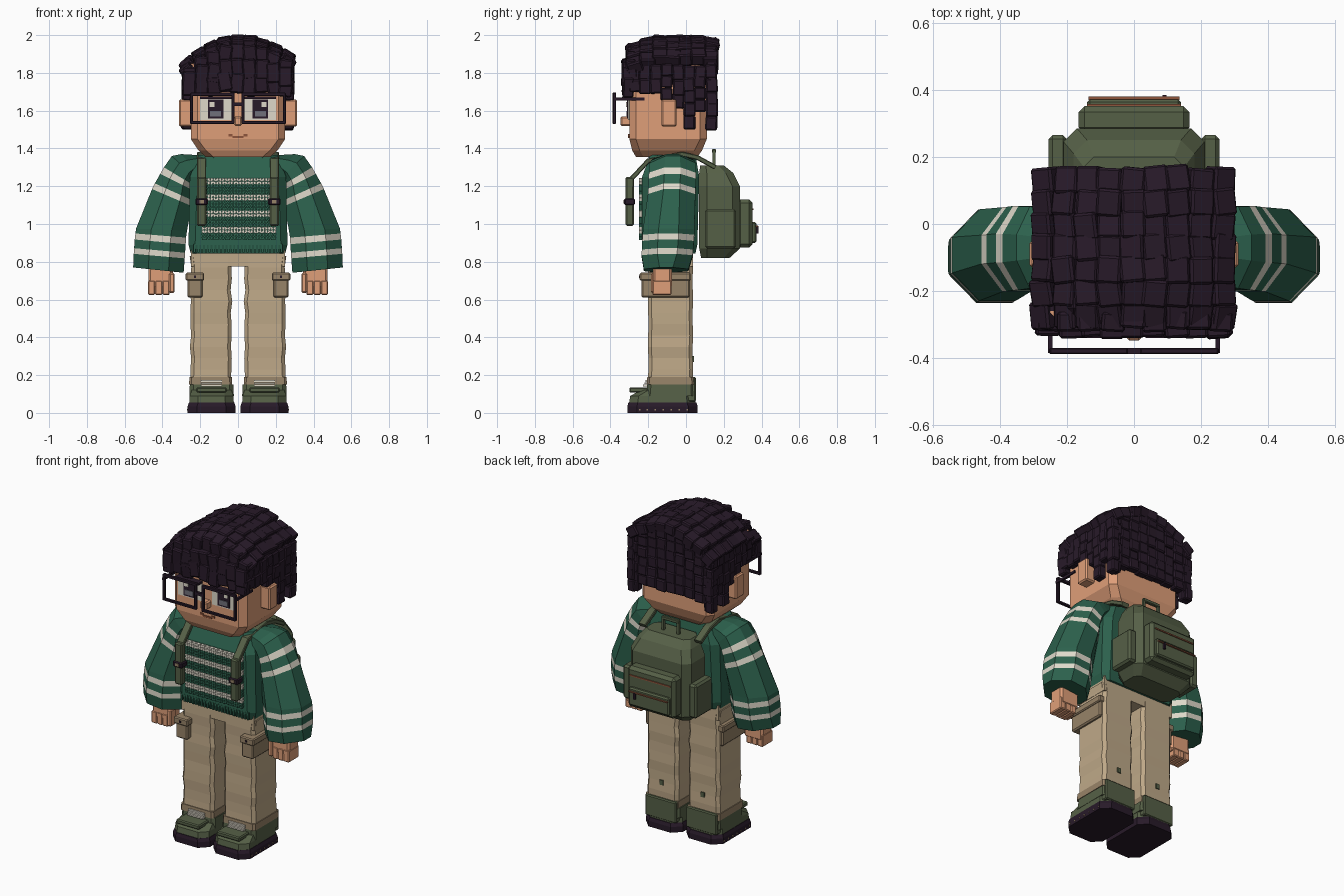
import bpy, bmesh, random
from math import sin
from mathutils import Vector, Matrix, Euler

random.seed(4)
if "Cube" in bpy.data.objects:
    bpy.data.objects.remove(bpy.data.objects["Cube"])


def colour(name, r, g, b):
    m = bpy.data.materials.new(name)
    m.use_nodes = True
    c = [(v / 255) ** 2.2 for v in (r, g, b)] + [1]
    m.diffuse_color = c
    m.node_tree.nodes["Principled BSDF"].inputs["Base Color"].default_value = c
    return m


skin = colour("warm skin", 222, 157, 120)
dark = colour("dark plum", 44, 32, 45)
green = colour("knit green", 48, 97, 78)
cream = colour("cream", 222, 216, 201)
khaki = colour("khaki", 189, 167, 135)
pocket = colour("dark khaki", 150, 130, 104)
olive = colour("olive canvas", 86, 96, 72)
brown = colour("mouth brown", 140, 85, 62)
grey = colour("iris grey", 112, 112, 122)


def finish(name, bm, mats, bevel=0):
    bmesh.ops.recalc_face_normals(bm, faces=bm.faces)
    me = bpy.data.meshes.new(name)
    bm.to_mesh(me)
    bm.free()
    for m in mats:
        me.materials.append(m)
    ob = bpy.data.objects.new(name, me)
    bpy.context.collection.objects.link(ob)
    if bevel:
        mod = ob.modifiers.new("edge", 'BEVEL')
        mod.width, mod.segments = bevel, 1
    return ob


def add_block(bm, centre, size, rot=(0, 0, 0), index=0):
    mat = Matrix.LocRotScale(Vector(centre), Euler(rot), Vector(size))
    for v in bmesh.ops.create_cube(bm, size=1, matrix=mat)["verts"]:
        for f in v.link_faces:
            f.material_index = index


def box(name, x, y, z, mat, bevel=0):
    bm = bmesh.new()
    lo, hi = Vector((x[0], y[0], z[0])), Vector((x[1], y[1], z[1]))
    add_block(bm, (lo + hi) / 2, hi - lo)
    return finish(name, bm, [mat], bevel)


def pair(name, x, y, z, mat, bevel=0):
    box("left_" + name, x, y, z, mat, bevel)
    box("right_" + name, (-x[1], -x[0]), y, z, mat, bevel)


def ring(centre, u, v, cut):
    """Rectangle with cut corners, spanned by half vectors u and v."""
    c, u, v = Vector(centre), Vector(u), Vector(v)
    a, b = 1 - min(cut / u.length, .6), 1 - cut / v.length
    return [c + u * p + v * q for p, q in ((1, -b), (1, b), (a, 1), (-a, 1),
                                           (-1, b), (-1, -b), (-a, -1), (a, -1))]


def loft(name, rings, mats, second=()):
    bm = bmesh.new()
    rows = [[bm.verts.new(p) for p in r] for r in rings]
    for k in range(len(rows) - 1):
        for i in range(8):
            j = (i + 1) % 8
            f = bm.faces.new((rows[k][i], rows[k][j], rows[k + 1][j], rows[k + 1][i]))
            f.material_index = 1 if k in second else 0
    bm.faces.new(rows[0])
    bm.faces.new(rows[-1])
    return finish(name, bm, mats)


def stack(name, mat, levels):
    """Loft of level rings given as z, x centre, half width, y front, y back, cut."""
    return loft(name, [ring((cx, (f + b) / 2, z), (hx, 0, 0), (0, (b - f) / 2, 0), cut)
                       for z, cx, hx, f, b, cut in levels], [mat])


def band(name, path, x, width, thick, mat):
    """Flat strip along a y-z path."""
    pts = [Vector((x, y, z)) for y, z in path]
    rings = []
    for i, p in enumerate(pts):
        t = (pts[min(i + 1, len(pts) - 1)] - pts[max(i - 1, 0)]).normalized()
        rings.append(ring(p, (width / 2, 0, 0), t.cross(Vector((1, 0, 0))) * thick / 2, 0.004))
    loft(name, rings, [mat])


# Head and face
stack("head", skin, [(1.355, 0, .17, -.265, .06, .04), (1.39, 0, .21, -.285, .085, .04),
                     (1.45, 0, .25, -.30, .11, .035), (1.85, 0, .25, -.30, .11, .035)])
box("neck", (-.1, .1), (-.17, .03), (1.3, 1.4), skin)
pair("ear", (.24, .312), (-.13, -.05), (1.515, 1.66), skin, .008)
box("nose", (-.022, .022), (-.348, -.29), (1.52, 1.57), skin, .008)
pair("eye_white", (.035, .2), (-.306, -.298), (1.55, 1.665), cream)
pair("pupil", (.078, .16), (-.312, -.304), (1.558, 1.66), dark)
pair("iris", (.09, .148), (-.316, -.31), (1.568, 1.598), grey)
pair("eye_glint", (.125, .15), (-.318, -.31), (1.62, 1.645), cream)
pair("eyelash", (.035, .2), (-.34, -.298), (1.662, 1.675), dark)
pair("eyebrow", (.04, .2), (-.325, -.295), (1.70, 1.73), dark)
box("mouth", (-.03, .03), (-.306, -.298), (1.455, 1.466), brown)
pair("mouth_corner", (.028, .05), (-.306, -.298), (1.463, 1.476), brown)

# Glasses
for n, x, z in (("rim_top", (.02, .25), (1.678, 1.697)), ("rim_bottom", (.02, .25), (1.53, 1.545)),
                ("rim_inner", (.018, .034), (1.53, 1.695)), ("rim_outer", (.237, .253), (1.53, 1.695))):
    pair(n, x, (-.388, -.37), z, dark, .003)
box("glasses_bridge", (-.03, .03), (-.388, -.37), (1.625, 1.643), dark)
pair("glasses_arm", (.243, .257), (-.385, -.22), (1.655, 1.67), dark)

# Hair: core volume covered with jittered blocks
box("hair_core", (-.27, .26), (-.28, .14), (1.74, 1.85), dark, .02)
box("hair_crown", (-.2, .2), (-.27, .14), (1.84, 1.92), dark, .02)
hair = bmesh.new()


def jit(a):
    return random.uniform(-a, a)


def lock(x, y, z, sx, sy, sz, tilt=(0, 0, 0), turn=.09):
    rot = [t + jit(turn) for t in tilt]
    add_block(hair, (x + jit(.004), y + jit(.004), z + jit(.006)), (sx, sy, sz), rot)


for i in range(9):
    x = -.262 + i * .0648
    off = x - .02
    top = 1.963 - 1.5 * off ** 2
    for j in range(7):
        drop = (.035, .012, 0, 0, 0, 0, .01)[j]
        lock(x, -.268 + j * .066, top - drop, .074, .082, .066,
             ((.25, .1, 0, 0, 0, 0, -.1)[j], off * 2.2, 0), .12)
    # fringe and back columns
    low = 1.728 + .014 * sin(i * 2.3)
    for r in range(3):
        lock(x * .98, (-.285, -.308, -.305)[r], top - .06 - r * (top - .06 - low) / 2.2, .072, .058, .105,
             (.05, jit(.15), 0))
    base = 1.5 if i in (0, 8) else 1.555
    step = (top - .01 - base) / 6
    for r in range(6):
        lock(x, .135, base + step * (r + .5), .068, .05, step + .006, (0, 0, 0), .05)
for s in (1, -1):
    for k, base in enumerate((1.70, 1.69, 1.69, 1.66, 1.61, 1.5, 1.6, 1.5)):
        high = 1.84 if k else 1.82
        n = round((high - base) / .068)
        step = (high - base) / n
        for r in range(n):
            lock(s * (.262 if k < 2 else .27), -.275 + k * .0585, base + step * (r + .5), .05, .062,
                 step + .006, (0, 0, 0), .06)
finish("hair_locks", hair, [dark], .007)

# Sweater body, knit panel and hem
stack("sweater", green, [(.845, 0, .25, -.22, .05, .03), (.89, 0, .262, -.232, .06, .035),
                         (1.25, 0, .255, -.232, .07, .04), (1.365, 0, .21, -.19, .05, .04)])
stack("collar", green, [(1.35, 0, .17, -.2, .05, .04), (1.38, 0, .14, -.18, .04, .04)])
knit = bmesh.new()
for r in range(19):
    for i in range(26):
        add_block(knit, (-.185 + i * .0152, -.24, 1.235 - r * .0172), (.0132, .018, .0155),
                  (0, .25 if i % 2 else -.25, 0), 1 if r % 5 < 2 else 0)
for i in range(24):
    add_block(knit, (-.23 + i * .02, -.228, .872), (.01, .012, .045))
finish("knit_panel", knit, [green, cream])

# Sleeves: outer point, inner point, y centre and half depth per ring
sleeve = [(.215, 1.365, .185, 1.31, -.07, .10), (.30, 1.37, .205, 1.26, -.07, .115),
          (.35, 1.36, .22, 1.235, -.07, .122), (.392, 1.30, .235, 1.205, -.072, .125),
          (.412, 1.265, .24, 1.18, -.072, .126), (.44, 1.215, .24, 1.125, -.075, .126),
          (.455, 1.185, .245, 1.095, -.076, .126), (.54, .975, .27, .965, -.092, .136),
          (.543, .95, .275, .928, -.093, .137), (.547, .918, .277, .893, -.095, .137),
          (.55, .872, .28, .848, -.098, .136), (.552, .842, .282, .818, -.1, .135),
          (.555, .77, .288, .742, -.105, .118)]
for s, side in ((1, "left_"), (-1, "right_")):
    rings = []
    for ox, oz, ix, iz, y, h in sleeve:
        o, i = Vector((s * ox, y, oz)), Vector((s * ix, y, iz))
        rings.append(ring((o + i) / 2, (o - i) / 2, (0, h, 0), .083))
    loft(side + "sleeve", rings, [green, cream], (3, 5, 8, 10))

    # Trousers with soft creases
    stack(side + "trouser_leg", khaki,
          [(z, s * (.143 + .003 * sin(z * 40)), .108 + .002 * sin(z * 55), -.2 + .002 * sin(z * 30),
            .036 + .002 * sin(z * 34), .018) for z in [.17 + .06 * k for k in range(12)]])
    stack(side + "trouser_cuff", pocket, [(.15, s * .145, .114, -.207, .043, .012),
                                          (.19, s * .145, .112, -.205, .042, .012)])
    # Boots
    c = s * .14
    stack(side + "sole", dark, [(0, c, .127, -.31, .062, .05), (.035, c, .127, -.31, .062, .05),
                                (.055, c, .12, -.305, .055, .05)])
    stack(side + "boot_toe", olive, [(.05, c, .118, -.302, .05, .045), (.09, c, .116, -.295, .048, .045),
                                     (.12, c, .105, -.24, .045, .04)])
    stack(side + "boot_ankle", olive, [(.09, c, .118, -.21, .048, .02), (.15, c, .115, -.205, .046, .02)])
    # Shoulder strap
    band(side + "strap", [(-.29, 1.2), (-.288, 1.24), (-.2, 1.335), (-.02, 1.37),
                          (.06, 1.352), (.155, 1.30)], s * .193, .048, .025, olive)

box("hips", (-.25, .25), (-.2, .036), (.775, .87), khaki)
pair("strap_pad", (.168, .218), (-.32, -.275), (.99, 1.25), olive, .008)
pair("pocket", (.187, .268), (-.235, .02), (.61, .72), pocket, .008)
pair("pocket_flap", (.18, .277), (-.245, .025), (.70, .742), pocket, .006)
pair("pocket_button", (.222, .234), (-.25, -.24), (.715, .727), dark)
pair("leg_patch", (.13, .155), (.034, .042), (.27, .3), olive)
pair("boot_lip", (.06, .22), (-.30, -.19), (.107, .135), olive, .006)
pair("boot_heel", (.035, .248), (-.03, .052), (.06, .19), olive, .006)
for k in range(3):
    pair("lace", (.085, .195), (-.228 + k * .007, -.205), (.14 + k * .012, .149 + k * .012), cream)
for k in range(7):
    pair("sole_stud", (.262, .27), (-.25 + k * .042, -.242 + k * .042), (.012, .02), pocket)

# Hands
pair("palm", (.345, .475), (-.175, -.075), (.66, .78), skin, .012)
for k in range(3):
    pair("finger", (.362 + k * .0385, .4 + k * .0385), (-.178, -.078), (.625, .70), skin, .005)
pair("thumb", (.335, .365), (-.185, -.13), (.635, .74), skin, .007)

# Backpack
stack("backpack", olive, [(.82, 0, .17, .08, .23, .03), (.87, 0, .21, .07, .285, .04),
                          (1.2, 0, .21, .07, .285, .04), (1.27, 0, .18, .07, .25, .04),
                          (1.31, 0, .15, .075, .2, .03)])
pair("side_pocket", (.2, .255), (.1, .265), (.87, 1.08), olive, .012)
box("back_pocket", (-.165, .165), (.27, .352), (.875, 1.13), olive, .018)
box("small_pocket", (-.14, .14), (.34, .372), (.9, 1.01), olive, .008)
box("upper_zip", (-.14, .14), (.348, .358), (1.075, 1.083), brown)
box("lower_zip", (-.135, .135), (.37, .381), (.985, .992), brown)
box("zip_pull", (.085, .097), (.37, .385), (.95, .99), dark)
pair("handle_post", (.045, .06), (.14, .157), (1.29, 1.385), olive)
box("handle_grip", (-.06, .06), (.138, .159), (1.375, 1.397), olive, .004)

# Strap buckles
pair("buckle", (.16, .226), (-.327, -.27), (1.10, 1.135), dark, .006)
pair("buckle_clip", (.18, .205), (-.331, -.3), (1.108, 1.127), pocket)
